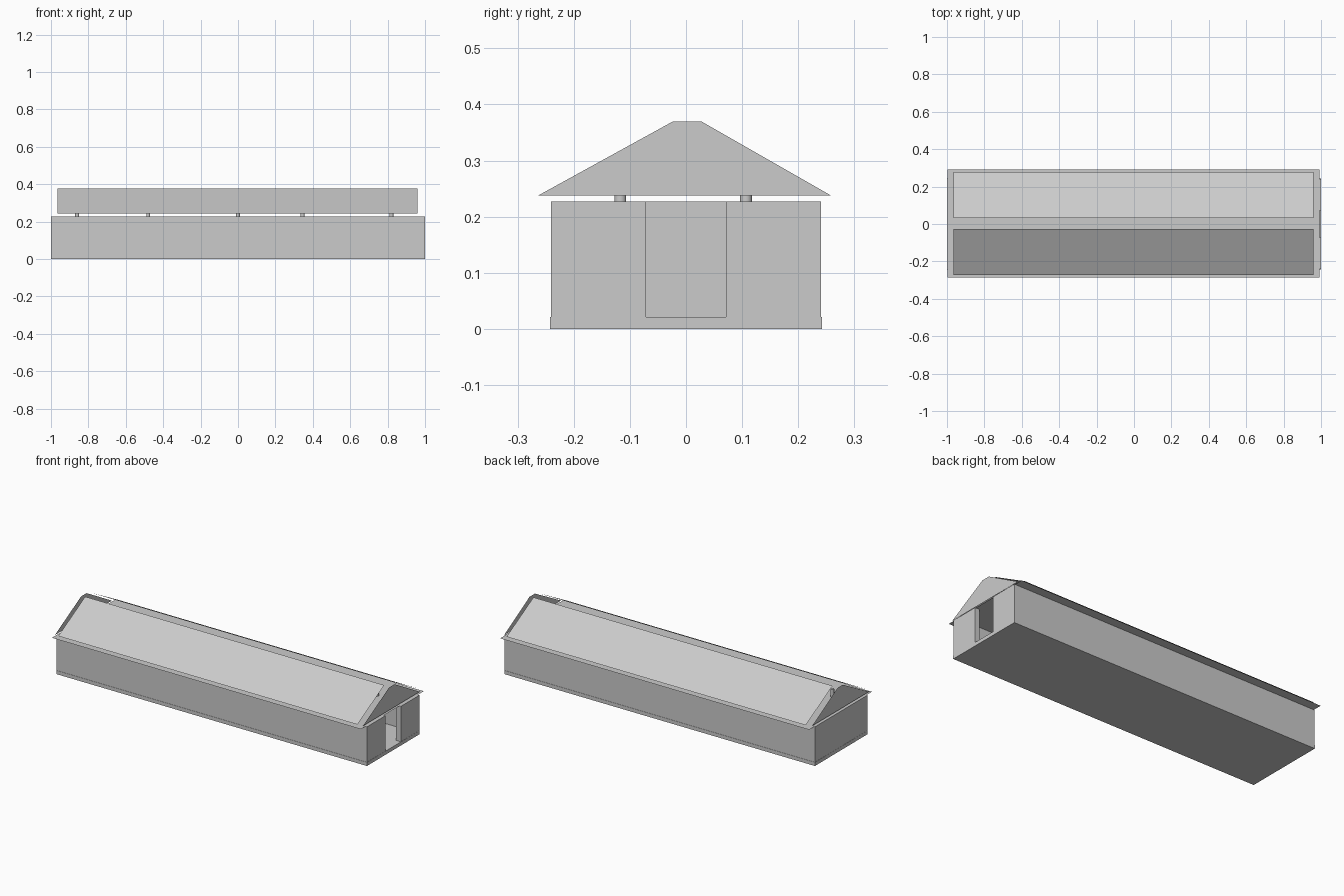
import bpy

cube = bpy.data.objects.get("Cube")
if cube:
    bpy.data.objects.remove(cube, do_unlink=True)

grey = bpy.data.materials.new("plain_grey")
grey.use_nodes = True
grey.diffuse_color = (0.6, 0.6, 0.6, 1)
grey.node_tree.nodes["Principled BSDF"].inputs["Base Color"].default_value = (0.6, 0.6, 0.6, 1)


def mesh_object(name, verts, faces):
    mesh = bpy.data.meshes.new(name)
    mesh.from_pydata(verts, [], faces)
    mesh.materials.append(grey)
    obj = bpy.data.objects.new(name, mesh)
    bpy.context.collection.objects.link(obj)
    return obj


def sheet(name, *corners):
    return mesh_object(name, corners, [tuple(range(len(corners)))])


def box(name, x0, x1, y0, y1, z0, z1):
    verts = [(x, y, z) for x in (x0, x1) for y in (y0, y1) for z in (z0, z1)]
    faces = [(0, 1, 3, 2), (4, 6, 7, 5), (0, 4, 5, 1),
             (2, 3, 7, 6), (0, 2, 6, 4), (1, 5, 7, 3)]
    return mesh_object(name, verts, faces)


# Base slab and hollow walls, with a full-height doorway in the left end
FLOOR, WALL_TOP, THICK = 0.021, 0.227, 0.03
LENGTH, DEPTH, DOOR = 0.999, 0.241, 0.071
INNER = LENGTH - THICK
box("base_slab", -1, 1, -0.2425, 0.2425, 0, FLOOR)
box("front_wall", -INNER, INNER, -DEPTH, -DEPTH + THICK, FLOOR, WALL_TOP)
box("back_wall", -INNER, INNER, DEPTH - THICK, DEPTH, FLOOR, WALL_TOP)
box("right_end_wall", -LENGTH, -INNER, -DEPTH, DEPTH, FLOOR, WALL_TOP)
box("door_wall_front", INNER, LENGTH, -DEPTH, -DOOR, FLOOR, WALL_TOP)
box("door_wall_back", INNER, LENGTH, DOOR, DEPTH, FLOOR, WALL_TOP)

# Thin ceiling sheet overhanging the walls
CEIL = WALL_TOP + 0.002
sheet("ceiling", (-0.997, -0.287, CEIL), (0.992, -0.287, CEIL),
      (0.992, 0.292, CEIL), (-0.997, 0.292, CEIL))

# Two sloping roof sheets with an open ridge between them
MID = 0.003
for name, s in (("front_roof", -1), ("back_roof", 1)):
    low, high = MID + s * 0.276, MID + s * 0.029
    pts = [(-0.966, low, 0.242), (0.96, low, 0.242),
           (0.96, high, 0.377), (-0.966, high, 0.377)]
    sheet(name, *(pts if s < 0 else reversed(pts)))

# Flat-topped gable sheets at both ends
for name, x, s in (("right_gable", -0.994, -1), ("left_gable", 0.989, 1)):
    outline = [(-0.264, 0.2375), (0.259, 0.2375), (0.027, 0.37), (-0.023, 0.37)]
    sheet(name, *[(x, y, z) for y, z in outline[::s]])

# Two rows of round posts rising through the ceiling
POST_TOP = 0.275
for row, y in (("front", -0.117), ("back", 0.107)):
    for i, x in enumerate((-0.86, -0.48, 0, 0.345, 0.82)):
        bpy.ops.mesh.primitive_cylinder_add(
            vertices=24, radius=0.0105, depth=POST_TOP - FLOOR,
            location=(x, y, (POST_TOP + FLOOR) / 2))
        post = bpy.context.object
        post.name = f"{row}_post_{i + 1}"
        post.data.materials.append(grey)
        bpy.ops.object.shade_smooth_by_angle()
